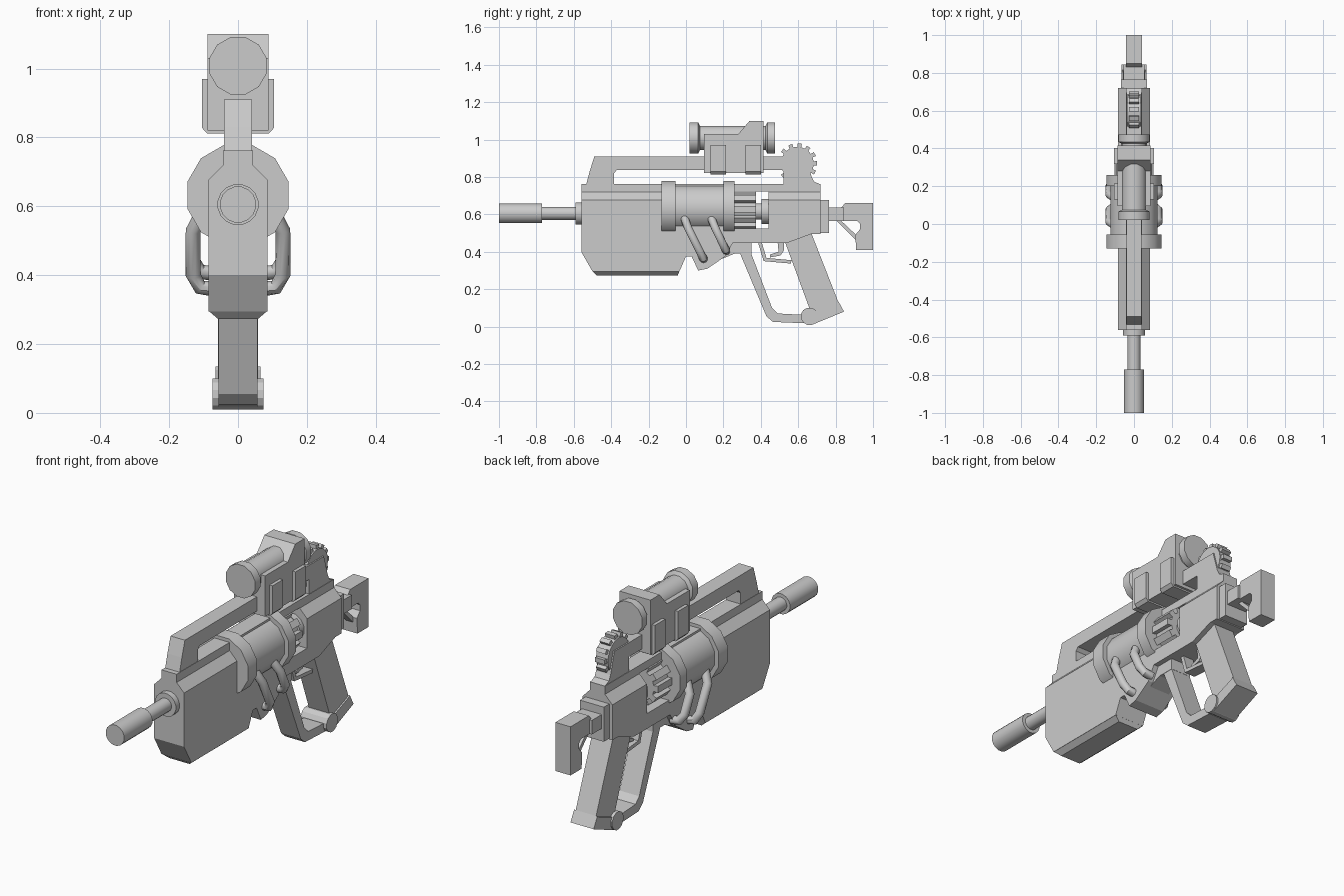
import bpy, bmesh, math
from mathutils import Vector

if "Cube" in bpy.data.objects:
    bpy.data.objects.remove(bpy.data.objects["Cube"])

grey = bpy.data.materials.new("plain_grey")
grey.diffuse_color = (0.6, 0.6, 0.6, 1)
grey.use_nodes = True
grey.node_tree.nodes["Principled BSDF"].inputs["Base Color"].default_value = grey.diffuse_color


def finish(name, bm, smooth=False):
    bmesh.ops.recalc_face_normals(bm, faces=bm.faces)
    mesh = bpy.data.meshes.new(name)
    bm.to_mesh(mesh)
    bm.free()
    mesh.materials.append(grey)
    ob = bpy.data.objects.new(name, mesh)
    bpy.context.collection.objects.link(ob)
    if smooth:
        bpy.ops.object.select_all(action='DESELECT')
        ob.select_set(True)
        bpy.context.view_layer.objects.active = ob
        bpy.ops.object.shade_smooth_by_angle(angle=math.radians(38))
    return ob


def loft(name, rings, smooth=False):
    """Join equal-length rings of points into a closed solid."""
    bm = bmesh.new()
    rows = [[bm.verts.new(p) for p in r] for r in rings]
    n = len(rows[0])
    for a, b in zip(rows, rows[1:]):
        for i in range(n):
            j = (i + 1) % n
            bm.faces.new((a[i], a[j], b[j], b[i]))
    bm.faces.new(rows[0])
    bm.faces.new(rows[-1][::-1])
    return finish(name, bm, smooth)


def plate(name, profile, w):
    """Side profile of (y, z) points, extruded to x = -w..w."""
    return loft(name, [[(x, y, z) for y, z in profile] for x in (-w, w)])


def box(name, w, y0, y1, z0, z1):
    return plate(name, [(y0, z0), (y1, z0), (y1, z1), (y0, z1)], w)


def section(name, outline, y0, y1):
    """Cross-section of (x, z) points, extruded along y."""
    return loft(name, [[(x, y, z) for x, z in outline] for y in (y0, y1)])


def turned(name, z, steps, n=16):
    """Round part along y from (y, radius) steps."""
    angles = [2 * math.pi * (i + 0.5) / n for i in range(n)]
    return loft(name, [[(r * math.cos(a), y, z + r * math.sin(a)) for a in angles]
                       for y, r in steps], True)


def toothed(n, r_out, r_in, fill=0.5):
    """Points of a wheel with n square teeth."""
    pts = []
    for i in range(n):
        for k, r in ((-fill, r_in), (-fill * 0.9, r_out), (fill * 0.9, r_out), (fill, r_in)):
            a = 2 * math.pi * (i + k / 2) / n
            pts.append((r * math.cos(a), r * math.sin(a)))
    return pts


def pipe(name, pts, r, n=10):
    pts = [Vector(p) for p in pts]
    rings = []
    for i, p in enumerate(pts):
        t = (pts[min(i + 1, len(pts) - 1)] - pts[max(i - 1, 0)]).normalized()
        u = t.cross(Vector((0, 1, 0))).normalized()
        v = t.cross(u)
        rings.append([p + r * (math.cos(a) * u + math.sin(a) * v)
                      for a in (2 * math.pi * k / n for k in range(n))])
    return loft(name, rings, True)


# Main body: front shell, floor under the window and rear receiver
plate("body_shell", [(-.56, .677), (-.56, .40), (-.50, .295), (-.035, .295), (0, .375),
                     (.03, .375), (.065, .30), (.115, .31), (.21, .375), (.25, .447),
                     (.54, .447), (.67, .495), (.72, .495), (.72, .677), (.44, .677),
                     (.44, .525), (.24, .525), (.24, .677)], .085)
roof = [(-.085, .677), (.085, .677), (.043, .72), (.043, .762), (-.043, .762), (-.043, .72)]
section("front_roof", roof, -.56, .24)
section("rear_roof", roof, .44, .72)
box("window_roof", .043, .22, .46, .722, .762)
loft("belly_plate", [[(-w, a, z), (w, a, z), (w, b, z), (-w, b, z)]
                     for w, a, b, z in ((.085, -.50, -.035, .296), (.057, -.475, -.045, .272))])
plate("guard_mount", [(.15, .345), (.26, .39), (.35, .39), (.35, .45), (.15, .45)], .058)

# Barrel with collar and thick muzzle
turned("barrel", .605, [(-1, .053), (-.77, .053), (-.77, .035), (-.59, .035),
                        (-.59, .06), (-.55, .06)], 16)

# Drum with two flanges, fluted cylinder and neck behind it
turned("drum", .632, [(-.13, .152), (-.055, .152), (-.055, .129), (.2, .129),
                      (.2, .152), (.26, .152)], 12)
section("fluted_cylinder", [(x, z + .628) for x, z in toothed(10, .105, .08, .6)], .25, .375)
turned("cylinder_neck", .615, [(.37, .045), (.405, .045), (.405, .07), (.45, .07)], 12)

# Bent pipes under the drum, on both sides
for side, s in (("right", 1), ("left", -1)):
    pipe(side + "_front_pipe", [(s * .10, -.01, .585), (s * .13, .01, .53), (s * .13, .075, .40),
                                (s * .11, .092, .365), (s * .07, .095, .36)], .022)
    pipe(side + "_rear_pipe", [(s * .10, .135, .58), (s * .13, .155, .53), (s * .13, .198, .44),
                               (s * .11, .213, .41), (s * .07, .215, .405)], .022)

# Carry handle arching over the body
plate("carry_handle", [(-.535, .755), (-.515, .83), (-.49, .91), (.64, .91), (.672, .80),
                       (.685, .775), (.72, .76), (.72, .75), (.52, .75), (.52, .837),
                       (-.37, .837), (-.385, .82), (-.385, .755)], .041)

# Scope, housing and clamps
turned("scope_tube", 1.008, [(.02, .086), (.065, .086), (.075, .067), (.425, .067),
                             (.435, .086), (.475, .086)], 12)
plate("scope_housing", [(.095, .82), (.415, .82), (.415, 1.10), (.34, 1.10),
                        (.28, 1.03), (.095, 1.03)], .088)
clamp = [(-.09, .812), (.09, .812), (.105, .828), (.105, .97), (-.105, .97), (-.105, .828)]
for i, y in enumerate((.13, .318)):
    section(f"scope_clamp_{i + 1}", clamp, y, y + .084)

# Adjustment wheel
plate("toothed_wheel", [(y + .595, z + .873) for y, z in toothed(13, .107, .088)], .027)
plate("wheel_rim", [(.595 + .088 * math.cos(a), .873 + .088 * math.sin(a))
                    for a in (math.pi * k / 10 for k in range(20))], .034)

# Stock
box("stock_collar", .068, .71, .765, .50, .678)
box("stock_bar", .056, .76, .845, .565, .637)
plate("stock_butt", [(.76, .635), (.83, .635), (.85, .66), (1, .66), (1, .41), (.91, .41),
                     (.905, .49), (.93, .52), (.93, .55), (.915, .565), (.76, .565)], .043)
plate("stock_strut", [(.80, .57), (.825, .57), (.915, .485), (.91, .46)], .02)

# Pistol grip, its base and pivot
plate("grip", [(.53, .45), (.67, .50), (.815, .13), (.67, .07)], .058)
plate("grip_base", [(.655, .07), (.80, .125), (.815, .135), (.845, .08), (.675, .01)], .066)
bolt = [(.66 + .047 * math.cos(a), .055 + .047 * math.sin(a))
        for a in (2 * math.pi * (k + .5) / 12 for k in range(12))]
plate("grip_pivot", bolt, .074)

# Hand guard, trigger guard and trigger
plate("hand_guard", [(.285, .40), (.43, .055), (.465, .025), (.63, .018), (.64, .062),
                     (.49, .07), (.46, .10), (.345, .40)], .056)
plate("trigger_guard", [(.385, .45), (.415, .35), (.56, .337), (.565, .355), (.43, .367),
                        (.405, .45)], .03)
plate("trigger", [(.49, .45), (.495, .40), (.45, .385), (.45, .37), (.505, .38),
                  (.525, .41), (.525, .45)], .016)
